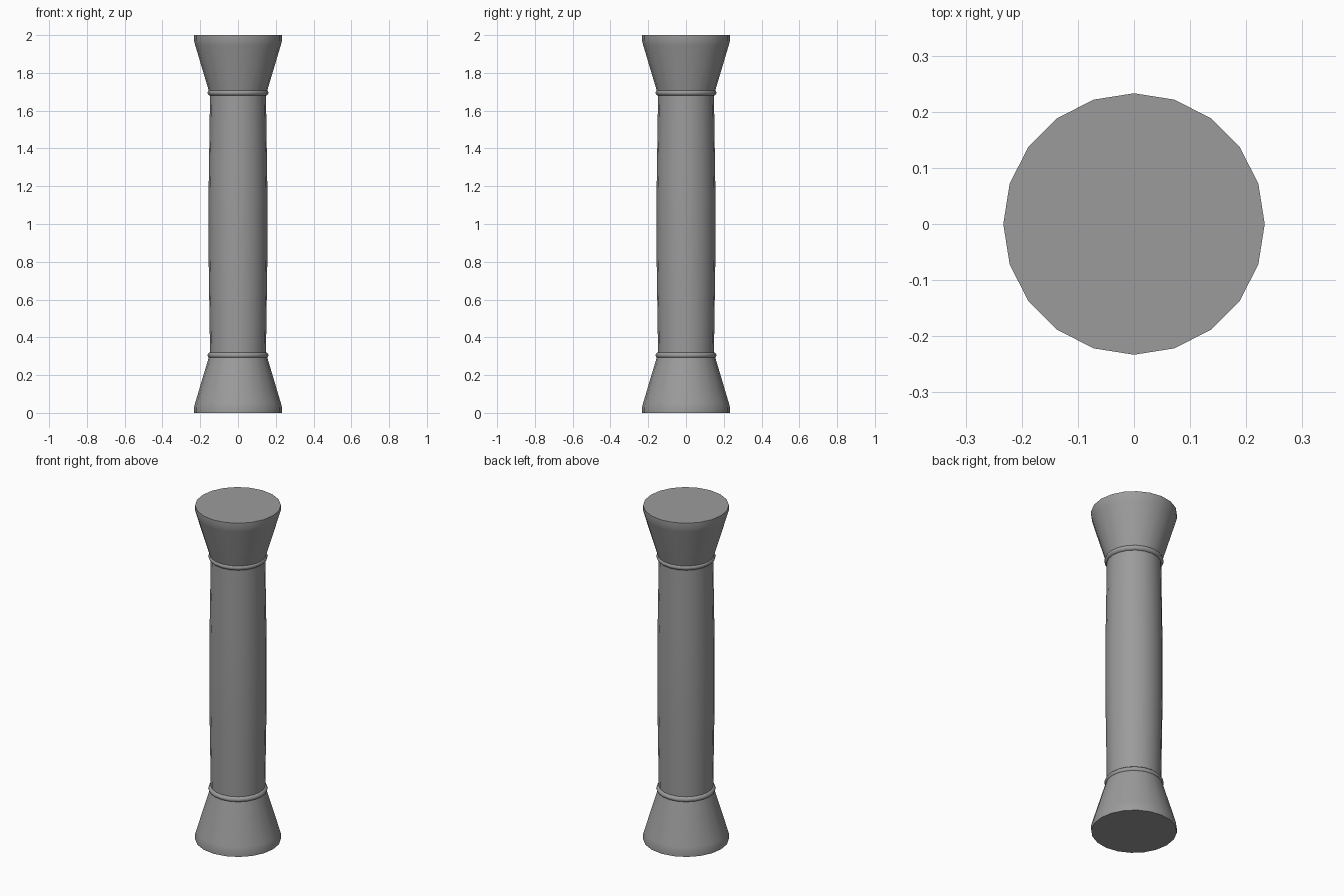
import bpy, bmesh, math

cube = bpy.data.objects.get("Cube")
if cube:
    bpy.data.objects.remove(cube, do_unlink=True)

SIDES = 20
HEIGHT = 2.0

stone = bpy.data.materials.new("grey stone")
stone.use_nodes = True
colour = (0.33, 0.33, 0.33, 1)
stone.diffuse_color = colour
stone.node_tree.nodes["Principled BSDF"].inputs["Base Color"].default_value = colour


def lathe(name, profile, angle=30):
    """Turn a (radius, z) profile around z and close both ends."""
    bm = bmesh.new()
    rings = []
    for r, z in profile:
        rings.append([bm.verts.new((r * math.cos(math.tau * i / SIDES),
                                    r * math.sin(math.tau * i / SIDES), z))
                      for i in range(SIDES)])
    for low, high in zip(rings, rings[1:]):
        for i in range(SIDES):
            j = (i + 1) % SIDES
            bm.faces.new((low[i], low[j], high[j], high[i]))
    bm.faces.new(rings[0][::-1])
    bm.faces.new(rings[-1])
    bmesh.ops.recalc_face_normals(bm, faces=bm.faces)
    mesh = bpy.data.meshes.new(name)
    bm.to_mesh(mesh)
    bm.free()
    mesh.materials.append(stone)
    obj = bpy.data.objects.new(name, mesh)
    bpy.context.collection.objects.link(obj)
    bpy.ops.object.select_all(action='DESELECT')
    obj.select_set(True)
    bpy.context.view_layer.objects.active = obj
    bpy.ops.object.shade_smooth_by_angle(angle=math.radians(angle))


def flipped(profile):
    return [(r, HEIGHT - z) for r, z in reversed(profile)]


# Flared ends
flare = [(0.233, 0), (0.233, 0.03), (0.226, 0.055), (0.153, 0.3)]
lathe("base", flare)
lathe("capital", flipped(flare))

# Thin rounded collars where the shaft meets the flares
collar = [(0.150, 0.289), (0.158, 0.296), (0.162, 0.305),
          (0.158, 0.314), (0.150, 0.321)]
lathe("lower_collar", collar, 60)
lathe("upper_collar", flipped(collar), 60)

# Shaft with a slight swelling at mid height
half = [(0.148, 0.3), (0.150, 0.45), (0.153, 0.65), (0.156, 0.85)]
lathe("shaft", half + flipped(half))
